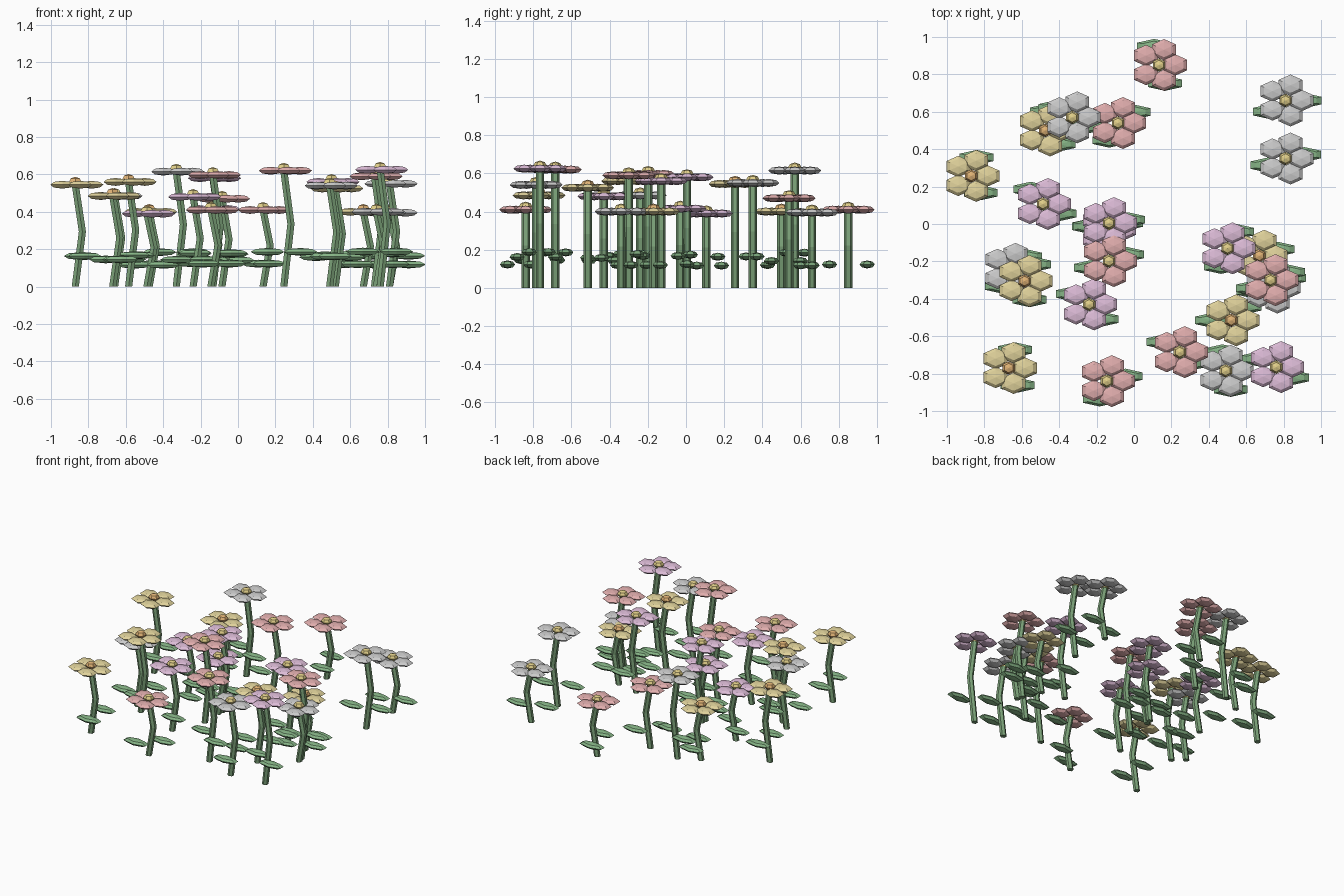
import bpy, bmesh, math
from mathutils import Matrix, Vector

if "Cube" in bpy.data.objects:
    bpy.data.objects.remove(bpy.data.objects["Cube"])


def material(name, rgb):
    m = bpy.data.materials.new(name)
    m.diffuse_color = (*rgb, 1)
    m.use_nodes = True
    m.node_tree.nodes["Principled BSDF"].inputs["Base Color"].default_value = m.diffuse_color
    return m


STEM = material("stem_green", (0.20, 0.36, 0.19))
LEAF = material("leaf_green", (0.24, 0.46, 0.24))
GOLD = material("gold", (0.75, 0.62, 0.25))
ORANGE = material("orange", (0.75, 0.45, 0.18))
PETAL = {
    "red": material("red", (0.75, 0.42, 0.42)),
    "white": material("white", (0.72, 0.72, 0.75)),
    "yellow": material("yellow", (0.75, 0.65, 0.33)),
    "purple": material("purple", (0.72, 0.50, 0.68)),
}


def finish(name, bm, mat):
    bmesh.ops.recalc_face_normals(bm, faces=bm.faces)
    me = bpy.data.meshes.new(name)
    bm.to_mesh(me)
    bm.free()
    me.materials.append(mat)
    ob = bpy.data.objects.new(name, me)
    bpy.context.collection.objects.link(ob)


def blobs(name, centres, size, mat):
    # flattened six-sided spheres, all in the same orientation
    bm = bmesh.new()
    for c in centres:
        bmesh.ops.create_uvsphere(bm, u_segments=6, v_segments=4, radius=1,
                                  matrix=Matrix.Translation(c) @ Matrix.Diagonal((*size, 1)))
    finish(name, bm, mat)


def stem(name, x, y, h):
    # six-sided tube with a kink above the middle
    bm = bmesh.new()
    rings = []
    for dx, z in ((0, 0), (0.038, 0.54 * h), (0, h)):
        rings.append([bm.verts.new((x + dx + 0.022 * math.sin(k * math.pi / 3),
                                    y + 0.022 * math.cos(k * math.pi / 3), z))
                      for k in range(6)])
    for a, b in zip(rings, rings[1:]):
        for k in range(6):
            j = (k + 1) % 6
            bm.faces.new((a[k], a[j], b[j], b[k]))
    bm.faces.new(rings[0])
    bm.faces.new(rings[-1])
    finish(name, bm, STEM)


def around(x, y, z, r, degrees):
    return [Vector((x + r * math.cos(math.radians(a)), y + r * math.sin(math.radians(a)), z))
            for a in degrees]


def flower(i, colour, x, y, h, leaf_a, leaf_b):
    stem(f"stem_{i}", x, y, h)
    blobs(f"leaves_{i}", around(x, y, 0.3 * h, 0.103, (leaf_a, leaf_b)),
          (0.104, 0.04, 0.021), LEAF)
    blobs(f"petals_{i}", around(x, y, h, 0.086, range(0, 360, 72)),
          (0.074, 0.057, 0.021), PETAL[colour])
    blobs(f"flower_centre_{i}", [Vector((x, y, h + 0.015))], (0.038, 0.036, 0.027),
          ORANGE if colour == "yellow" else GOLD)


# colour, x, y, height, two leaf directions
FLOWERS = [
    ("red", 0.134, 0.85, 0.41, 105, -72),
    ("white", 0.81, 0.66, 0.395, 0, 215),
    ("white", 0.81, 0.35, 0.55, 12, 200),
    ("red", -0.086, 0.54, 0.47, 35, 243),
    ("white", -0.33, 0.57, 0.615, -25, 150),
    ("yellow", -0.475, 0.50, 0.40, 85, -45),
    ("yellow", -0.87, 0.257, 0.545, 74, -61),
    ("purple", -0.487, 0.107, 0.39, -30, 130),
    ("purple", -0.134, 0.005, 0.58, 10, 190),
    ("purple", -0.14, -0.03, 0.415, 20, 170),
    ("red", -0.134, -0.198, 0.597, 20, 200),
    ("purple", -0.24, -0.43, 0.48, 147, -50),
    ("white", -0.66, -0.24, 0.485, -117, 40),
    ("yellow", -0.585, -0.305, 0.56, -75, 60),
    ("yellow", -0.67, -0.77, 0.485, 71, -63),
    ("red", -0.145, -0.84, 0.41, 15, 248),
    ("red", 0.245, -0.685, 0.62, 148, -30),
    ("white", 0.49, -0.785, 0.54, 100, -75),
    ("purple", 0.76, -0.765, 0.625, -33, 155),
    ("yellow", 0.52, -0.515, 0.525, 180, 45),
    ("purple", 0.50, -0.13, 0.56, 250, 60),
    ("yellow", 0.67, -0.17, 0.40, 20, 200),
    ("red", 0.73, -0.30, 0.59, 25, 205),
    ("white", 0.74, -0.34, 0.40, 30, 190),
]
for i, f in enumerate(FLOWERS, 1):
    flower(i, *f)
